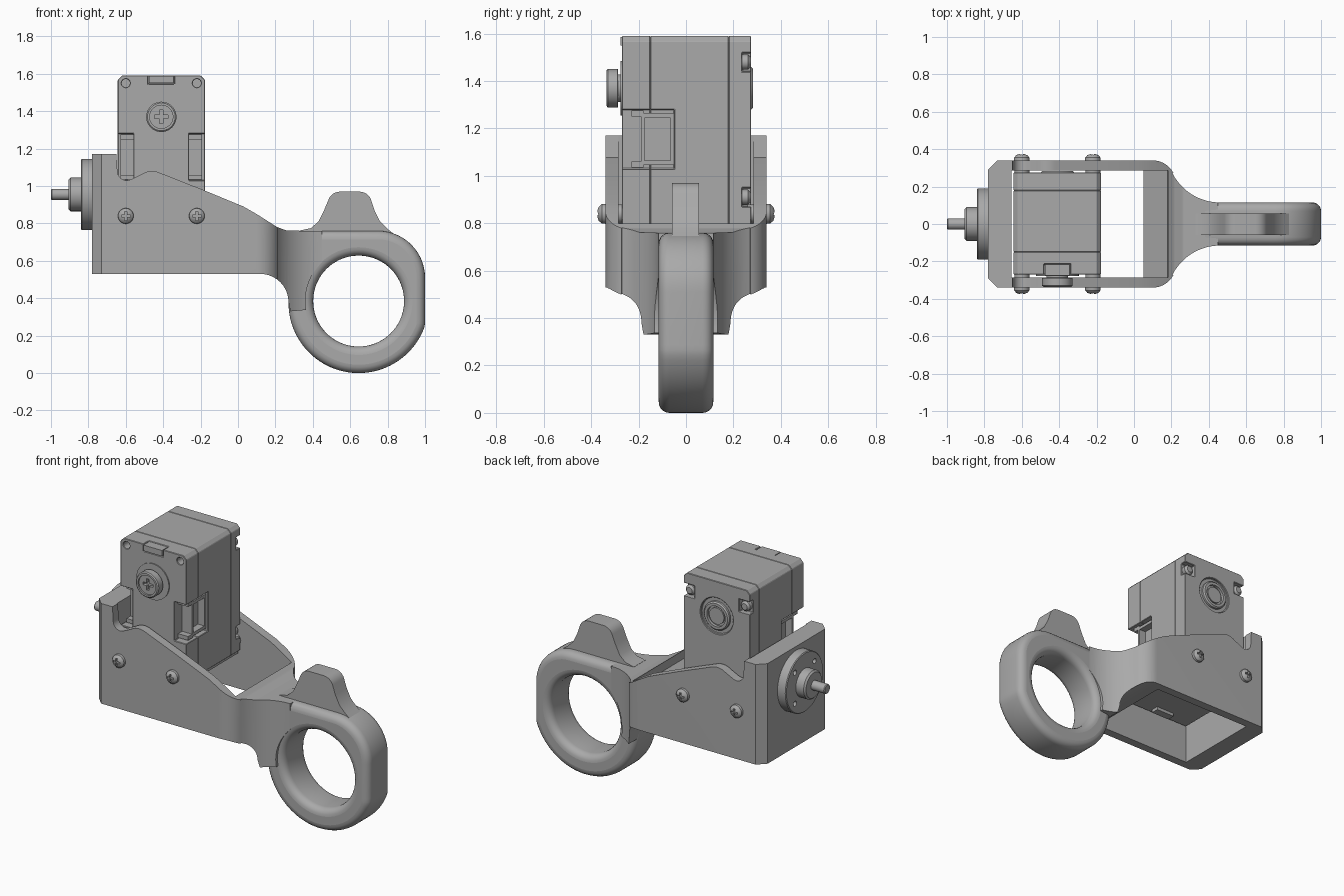
import bpy, bmesh
from math import sin, cos, radians, tau

if "Cube" in bpy.data.objects:
    bpy.data.objects.remove(bpy.data.objects["Cube"])

grey = bpy.data.materials.new("plain grey")
grey.use_nodes = True
grey.diffuse_color = (0.4, 0.4, 0.4, 1)
grey.node_tree.nodes["Principled BSDF"].inputs["Base Color"].default_value = (0.4, 0.4, 0.4, 1)


def activate(ob):
    bpy.ops.object.select_all(action='DESELECT')
    ob.select_set(True)
    bpy.context.view_layer.objects.active = ob


def place(axis, u, v, t):
    return {'x': (t, u, v), 'y': (u, t, v), 'z': (u, v, t)}[axis]


def stack(name, axis, rings):
    """Solid through a stack of matching outlines: [(position, points), ...]."""
    bm = bmesh.new()
    loops = [[bm.verts.new(place(axis, u, v, t)) for u, v in pts] for t, pts in rings]
    for a, b in zip(loops, loops[1:]):
        for i in range(len(a)):
            j = (i + 1) % len(a)
            bm.faces.new((a[i], a[j], b[j], b[i]))
    bm.faces.new(loops[0])
    bm.faces.new(loops[-1])
    bmesh.ops.recalc_face_normals(bm, faces=bm.faces)
    me = bpy.data.meshes.new(name)
    bm.to_mesh(me)
    bm.free()
    me.materials.append(grey)
    ob = bpy.data.objects.new(name, me)
    bpy.context.collection.objects.link(ob)
    return ob


def prism(name, axis, pts, lo, hi):
    return stack(name, axis, [(lo, pts), (hi, pts)])


def box(name, x, y, z):
    return prism(name, 'z', [(x[0], y[0]), (x[1], y[0]), (x[1], y[1]), (x[0], y[1])], *z)


def arc(u, v, r, a, b, n=12):
    angles = [radians(a + (b - a) * i / n) for i in range(n + 1)]
    return [(u + r * cos(t), v + r * sin(t)) for t in angles]


def circle(u, v, r, n=40):
    return [(u + r * cos(tau * i / n), v + r * sin(tau * i / n)) for i in range(n)]


def lathe(name, axis, u, v, profile, n=40):
    return stack(name, axis, [(t, circle(u, v, r, n)) for t, r in profile])


def boolean(ob, cutter, op='DIFFERENCE', keep=False):
    m = ob.modifiers.new("cut", 'BOOLEAN')
    m.object, m.operation, m.solver = cutter, op, 'EXACT'
    activate(ob)
    bpy.ops.object.modifier_apply(modifier=m.name)
    if not keep:
        bpy.data.objects.remove(cutter)


def cross(u, v, s, lo, hi):
    w = s * 0.25
    quarter = [(s, -w), (s, w), (w, w)]
    pts = []
    for k in range(4):
        c, d = round(cos(k * tau / 4)), round(sin(k * tau / 4))
        pts += [(u + a * c - b * d, v + a * d + b * c) for a, b in quarter]
    return prism("cutter", 'y', pts, lo, hi)


def smooth(ob):
    activate(ob)
    bpy.ops.object.shade_smooth_by_angle(angle=radians(32))


def bevel(ob, width):
    m = ob.modifiers.new("edge", 'BEVEL')
    m.width, m.segments, m.limit_method = width, 1, 'ANGLE'


# Mounting frame: plan outline crossed with side outline
half = [(-0.78, 0.29), (-0.73, 0.34)] + arc(0.1, 0.215, 0.125, 90, 27) \
    + arc(0.46, 0.40, 0.285, 207, 268)
plan = half + [(x, -y) for x, y in reversed(half)]
side = [(-0.78, 0.53), (-0.78, 1.17), (-0.65, 1.17), (-0.645, 1.08)] \
    + arc(-0.595, 1.08, 0.05, 190, 300, 8) \
    + arc(-0.46, 0.98, 0.1, 125, 65, 8) \
    + [(-0.2, 0.985), (0.03, 0.89), (0.1, 0.85), (0.21, 0.78), (0.26, 0.762), (0.5, 0.758),
       (0.5, 0.35), (0.28, 0.33)] + arc(0.12, 0.38, 0.15, 0, 90, 10)
frame = prism("mounting_frame", 'z', plan, 0.4 - 0.2, 1.3)
boolean(frame, prism("cutter", 'y', side, -0.5, 0.5), 'INTERSECT')
cavity = [(-0.655, 0.4), (0.05, 0.4), (0.05, 0.65), (0.18, 0.745), (0.19, 1.3), (-0.655, 1.3)]
boolean(frame, prism("cutter", 'y', cavity, -0.285, 0.285))
boolean(frame, prism("cutter", 'y', circle(0.645, 0.385, 0.285, 64), -0.5, 0.5))
smooth(frame)

# Finger ring with rounded rims
outer = [(min(x, 1.0), z) for x, z in arc(0.645, 0.375, 0.375, 180, 350, 48)]
outer += arc(0.75, 0.51, 0.25, 0, 90, 14) + [(0.3, 0.76), (0.27, 0.7)]
cu = bpy.data.curves.new("finger_ring", 'CURVE')
cu.dimensions, cu.fill_mode = '2D', 'BOTH'
cu.extrude, cu.bevel_depth, cu.offset, cu.bevel_resolution = 0.07, 0.045, -0.045, 4
for pts in (outer, circle(0.645, 0.385, 0.243, 72)):
    sp = cu.splines.new('POLY')
    sp.points.add(len(pts) - 1)
    for p, (x, z) in zip(sp.points, pts):
        p.co = (x, z, 0, 1)
    sp.use_cyclic_u = True
cu.materials.append(grey)
ring = bpy.data.objects.new("finger_ring", cu)
bpy.context.collection.objects.link(ring)
ring.rotation_euler.x = radians(90)
activate(ring)
bpy.ops.object.convert(target='MESH')
smooth(bpy.context.object)

# Thumb tab on top of the ring
tab = [(0.33, 0.7), (0.33, 0.762), (0.39, 0.775), (0.43, 0.81), (0.46, 0.87)] \
    + arc(0.545, 0.905, 0.065, 160, 90, 6) + arc(0.65, 0.905, 0.065, 90, 20, 6) \
    + [(0.73, 0.87), (0.76, 0.81), (0.8, 0.77), (0.85, 0.73), (0.8, 0.7)]
smooth(prism("thumb_tab", 'y', tab, -0.06, 0.055))

# Motor housing in three layers, with side pockets
X0, X1, XM, ZM = -0.643, -0.177, -0.41, 1.37
c = 0.022
outline = [(X0, 0.785), (X1, 0.785), (X1, 1.59 - c), (X1 - c, 1.59), (X0 + c, 1.59), (X0, 1.59 - c)]
layers = {"motor_front_cover": (-0.27, -0.15), "motor_body": (-0.15, 0.18),
          "motor_back_cover": (0.18, 0.275)}
parts = {n: prism(n, 'y', outline, *span) for n, span in layers.items()}
front, body, back = parts.values()
for x in ((X0 - 0.05, X0 + 0.085), (X1 - 0.085, X1 + 0.05)):
    pocket = box("cutter", x, (-0.4, -0.05), (1.03, 1.28))
    boolean(front, pocket, keep=True)
    boolean(body, pocket)
for s in (-1, 1):
    boolean(front, lathe("cutter", 'y', XM + s * 0.19, 1.55, [(-0.4, 0.022), (0, 0.022)], 24))
    for z in (0.91, 1.48):
        edge = XM + s * 0.233
        boolean(back, box("cutter", sorted((edge - s * 0.075, edge + s * 0.05)),
                          (0.237, 0.4), (z - 0.04, z + 0.04)))
boolean(front, box("cutter", (-0.48, -0.34), (-0.4, -0.215), (1.545, 1.7)))
boolean(back, lathe("cutter", 'y', XM, ZM, [(0.262, 0.115), (0.4, 0.115)]))
for ob in parts.values():
    bevel(ob, 0.003)
box("top_latch", (-0.475, -0.345), (-0.276, -0.217), (1.55, 1.587))
box("motor_base_plate", (X0 + 0.01, X1 - 0.01), (-0.262, 0.268), (0.765, 0.79))
box("base_latch", (-0.475, -0.345), (-0.24, -0.19), (0.745, 0.77))

# Cable sockets in the pockets
for name, a, b, o in (("right_socket", X0 + 0.015, X0 + 0.09, X0), ("left_socket", X1 - 0.09, X1 - 0.015, X1)):
    sock = box(name, (a, b), (-0.19, -0.045), (1.045, 1.265))
    boolean(sock, box("cutter", (o - 0.06, o + 0.06), (-0.175, -0.065), (1.065, 1.245)))
    for z in (1.035, 1.25):
        box(name + "_rib", (a, b), (-0.23, -0.18), (z, z + 0.025))

# Output horn, rear bearing and corner screws of the motor
smooth(lathe("horn_collar", 'y', XM, ZM, [(-0.277, 0.115), (-0.26, 0.115)]))
horn = lathe("output_horn", 'y', XM, ZM,
             [(-0.336, 0.074), (-0.33, 0.081), (-0.288, 0.081), (-0.287, 0.058), (-0.26, 0.058)])
boolean(horn, lathe("cutter", 'y', XM, ZM, [(-0.4, 0.062), (-0.325, 0.062)]))
boolean(horn, cross(XM, ZM, 0.036, -0.4, -0.305))
smooth(horn)
bearing = lathe("rear_bearing", 'y', XM, ZM, [(0.25, 0.09), (0.275, 0.09), (0.283, 0.082)])
boolean(bearing, lathe("cutter", 'y', XM, ZM, [(0.265, 0.065), (0.4, 0.065)]))
smooth(bearing)
smooth(lathe("rear_shaft", 'y', XM, ZM, [(0.25, 0.052), (0.277, 0.052)]))
for s in (-1, 1):
    for z in (0.91, 1.48):
        smooth(lathe("corner_screw", 'y', XM + s * 0.195, z,
                     [(0.23, 0.032), (0.262, 0.032), (0.274, 0.02)], 24))

# Domed frame screws on both walls
for s in (-1, 1):
    for x in (-0.6, -0.22):
        screw = lathe("frame_screw", 'y', x, 0.84,
                      [(s * 0.28, 0.022), (s * 0.335, 0.022), (s * 0.34, 0.042), (s * 0.355, 0.041),
                       (s * 0.368, 0.03), (s * 0.374, 0.015)], 28)
        boolean(screw, cross(x, 0.84, 0.024, *sorted((s * 0.36, s * 0.4))))
        smooth(screw)
        smooth(lathe("screw_spacer", 'y', x, 0.84, [(s * 0.26, 0.04), (s * 0.29, 0.04)], 24))

# Round flange with hub and shaft on the end plate
ZF = 0.955
flange = lathe("end_flange", 'x', 0, ZF, [(-0.84, 0.185), (-0.835, 0.19), (-0.77, 0.19)], 56)
for k in range(4):
    u, v = 0.14 * cos(k * tau / 4 + tau / 8), ZF + 0.14 * sin(k * tau / 4 + tau / 8)
    boolean(flange, lathe("cutter", 'x', u, v, [(-0.9, 0.016), (-0.8, 0.016)], 20))
smooth(flange)
smooth(lathe("flange_hub", 'x', 0, ZF, [(-0.905, 0.08), (-0.895, 0.09), (-0.83, 0.09)]))
smooth(lathe("flange_shaft", 'x', 0, ZF, [(-1.0, 0.026), (-0.995, 0.03), (-0.89, 0.03)], 28))
